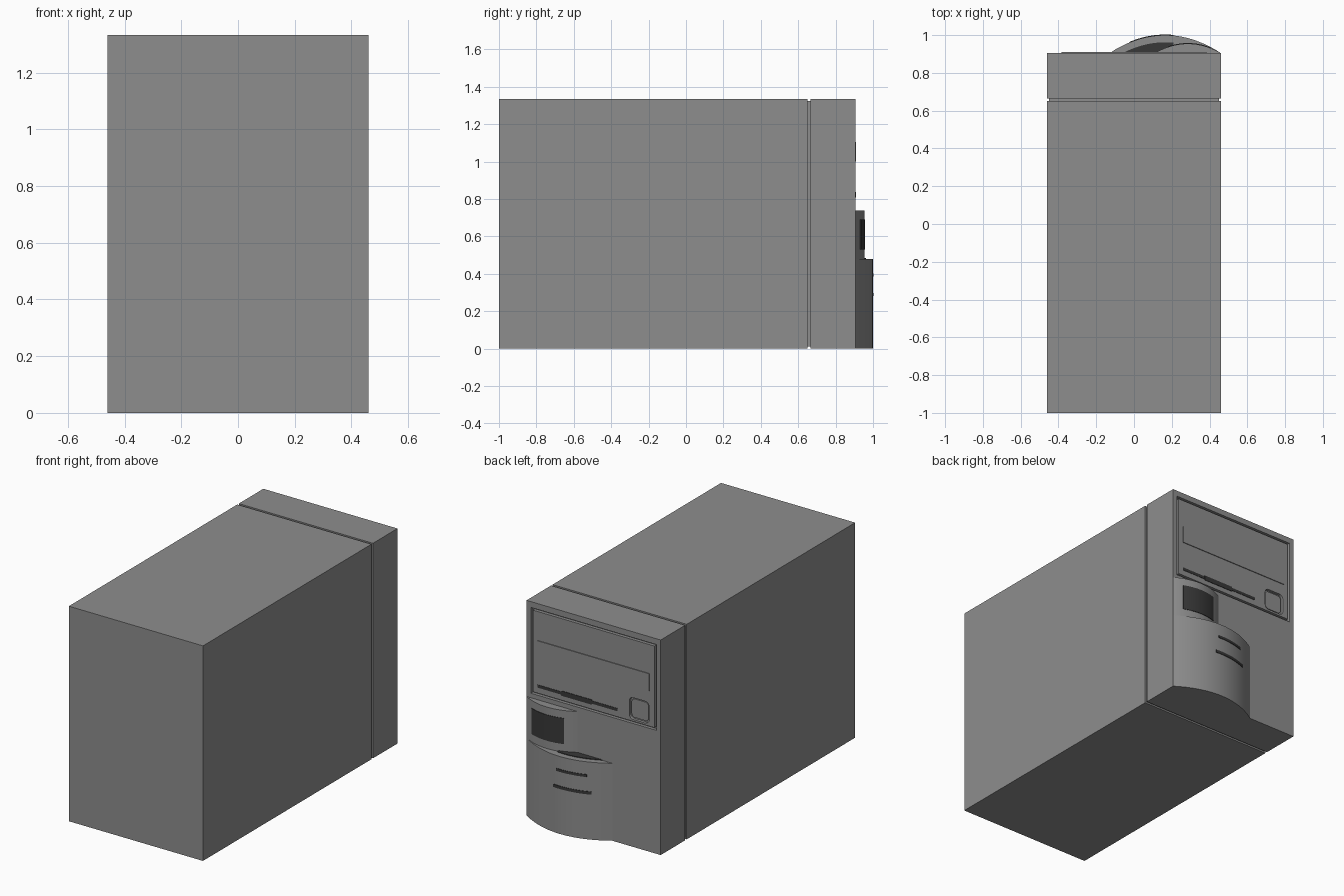
import bpy, bmesh, math

if "Cube" in bpy.data.objects:
    bpy.data.objects.remove(bpy.data.objects["Cube"])


def material(name, v):
    m = bpy.data.materials.new(name)
    m.diffuse_color = (v, v, v, 1)
    m.use_nodes = True
    m.node_tree.nodes["Principled BSDF"].inputs["Base Color"].default_value = m.diffuse_color
    return m


CASE = material("case_grey", 0.27)
DARK = material("dark_trim", 0.04)
FACE_Y = 0.905


def finish(name, bm, mat):
    bmesh.ops.recalc_face_normals(bm, faces=bm.faces)
    me = bpy.data.meshes.new(name)
    bm.to_mesh(me)
    bm.free()
    me.materials.append(mat)
    ob = bpy.data.objects.new(name, me)
    bpy.context.collection.objects.link(ob)
    return ob


def box(name, x, y, z, mat=CASE, round_xz=0):
    bm = bmesh.new()
    bmesh.ops.create_cube(bm, size=1)
    for v in bm.verts:
        v.co = [a[0] + (c + 0.5) * (a[1] - a[0]) for a, c in zip((x, y, z), v.co)]
    if round_xz:  # round the corners seen from the fascia
        edges = [e for e in bm.edges
                 if abs(e.verts[0].co.y - e.verts[1].co.y) > 1e-5]
        bmesh.ops.bevel(bm, geom=edges, offset=round_xz, segments=4,
                        profile=0.5, affect='EDGES')
    return finish(name, bm, mat)


def cut(target, cutter):
    cutter.hide_render = True
    cutter.hide_set(True)
    m = target.modifiers.new("cut", 'BOOLEAN')
    m.operation = 'DIFFERENCE'
    m.solver = 'EXACT'
    m.object = cutter


def arc(x, x0, x1, peak):
    u = (2 * x - x0 - x1) / (x1 - x0)
    return FACE_Y + (peak - FACE_Y) * (1 - u * u)


def prism(name, outline, z0, z1, mat=CASE):
    bm = bmesh.new()
    face = bm.faces.new([bm.verts.new((x, y, z0)) for x, y in outline])
    r = bmesh.ops.extrude_face_region(bm, geom=[face])
    for v in r["geom"]:
        if isinstance(v, bmesh.types.BMVert):
            v.co.z = z1
    ob = finish(name, bm, mat)
    bpy.ops.object.select_all(action='DESELECT')
    bpy.context.view_layer.objects.active = ob
    ob.select_set(True)
    bpy.ops.object.shade_smooth_by_angle(angle=math.radians(30))
    return ob


def steps(a, b, n=20):
    return [a + (b - a) * i / n for i in range(n + 1)]


def bulge(name, span, z0, z1):
    pts = [(x, arc(x, *span)) for x in steps(span[0], span[1])]
    pts[0], pts[-1] = (span[0], FACE_Y - 0.001), (span[1], FACE_Y - 0.001)
    return prism(name, pts, z0, z1)


def strip(name, span, xa, xb, z0, z1):
    xs = steps(xa, xb, 16)
    outer = [(x, arc(x, *span) + 0.003) for x in xs]
    inner = [(x, arc(x, *span) - 0.004) for x in reversed(xs)]
    return prism(name, outer + inner, z0, z1, DARK)


# Case shell, recessed seam and front bezel
box("case_shell", (-0.46, 0.46), (-1, 0.65), (0, 1.333))
box("seam_core", (-0.45, 0.45), (0.64, 0.675), (0.01, 1.323))
bezel = box("front_bezel", (-0.46, 0.46), (0.665, FACE_Y), (0, 1.333))

# Drive bay panel sitting in a recess that leaves a groove around it
cut(bezel, box("bay_cutter", (-0.43, 0.43), (0.885, 0.95), (0.765, 1.297)))
panel = box("drive_panel", (-0.417, 0.417), (0.88, FACE_Y), (0.778, 1.284))
cut(panel, box("button_cutter", (-0.38, -0.245), (0.888, 0.95), (0.79, 0.925),
               round_xz=0.025))
box("eject_button", (-0.37, -0.255), (0.885, 0.896), (0.80, 0.915), round_xz=0.02)
box("tray_cover", (-0.385, 0.385), (0.90, 0.91), (1.0, 1.105))
box("disk_slot", (-0.165, 0.385), (0.90, 0.907), (0.813, 0.831), DARK)
box("disk_slot_grip", (0.01, 0.22), (0.90, 0.908), (0.807, 0.837), DARK)

# Curved fascia: small upper bulge with window, large lower bulge
UPPER = (0.11, 0.46, 0.955)
LOWER = (-0.13, 0.46, 1.0)
bulge("upper_bulge", UPPER, 0.47, 0.737)
strip("display_window", UPPER, 0.18, 0.405, 0.53, 0.69)
bulge("lower_bulge", LOWER, 0, 0.48)
strip("upper_vent", LOWER, 0.0, 0.19, 0.386, 0.402)
strip("lower_vent", LOWER, -0.025, 0.21, 0.28, 0.298)

# Dark inlay on the ledge of the lower bulge
inlay = (-0.06, 0.39, 0.962)
ledge = [(x, arc(x, *inlay)) for x in steps(-0.06, 0.21)]
prism("ledge_inlay", ledge + [(0.21, FACE_Y)], 0.476, 0.484, DARK)
